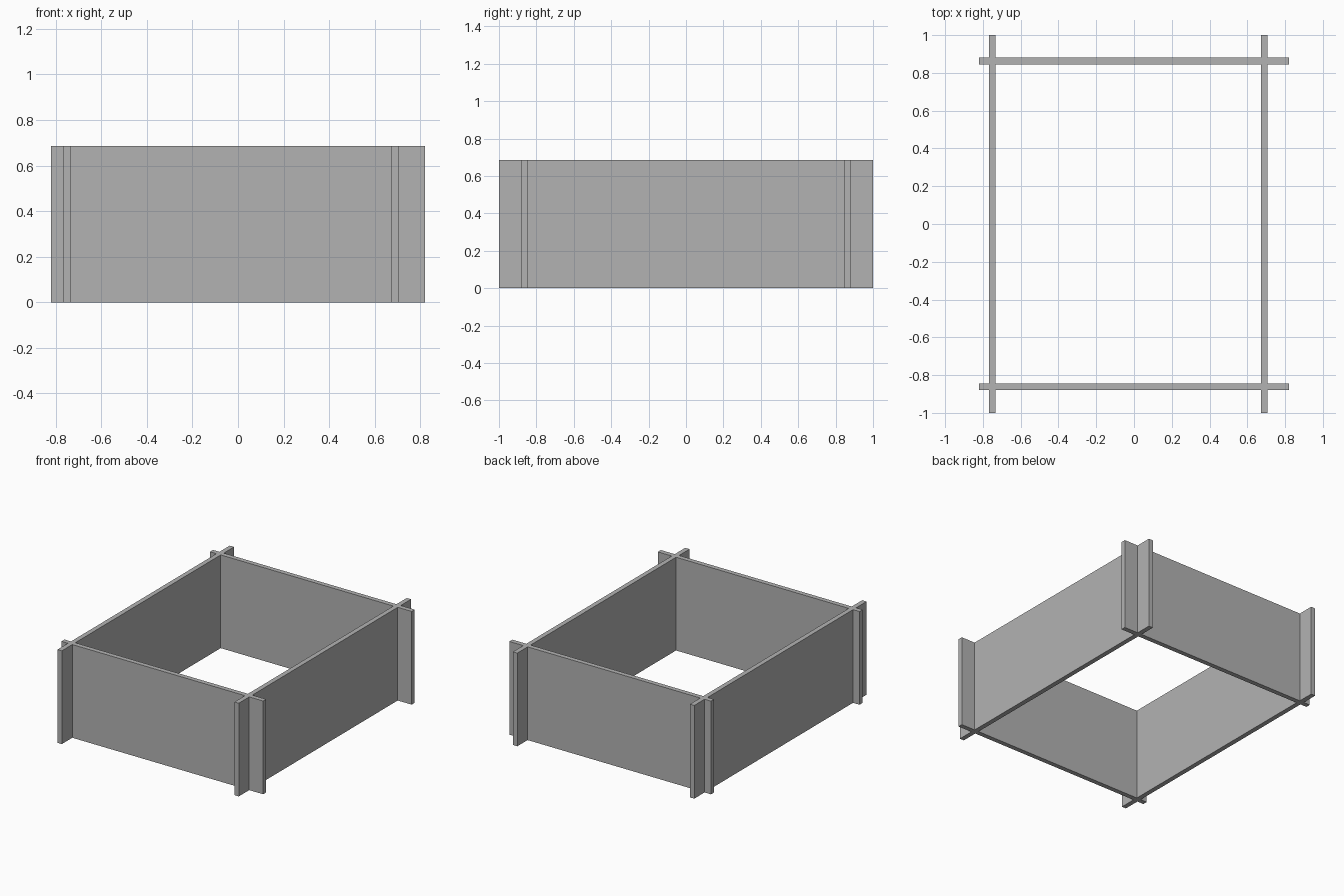
import bpy
import bmesh
from mathutils import Vector

cube = bpy.data.objects.get("Cube")
if cube:
    bpy.data.objects.remove(cube, do_unlink=True)

HEIGHT = 0.685
THICK = 0.035
SIDE_X = (-0.75, 0.689)      # centres of the long side panels
END_Y = (-0.861, 0.863)      # centres of the front and back panels
HALF_LENGTH, HALF_WIDTH = 1.0, 0.82

grey = bpy.data.materials.new("plain grey")
grey.use_nodes = True
colour = (0.45, 0.45, 0.45, 1)
grey.diffuse_color = colour
grey.node_tree.nodes["Principled BSDF"].inputs["Base Color"].default_value = colour


def notched_panel(name, half, slots, to_world, offset):
    """Upright panel with half-height slots, open at the top or the bottom."""
    open_z, far_z = (HEIGHT, 0) if offset.x else (0, HEIGHT)
    profile = [(-half, far_z), (-half, open_z)]
    for s in slots:
        a, b = s - THICK / 2, s + THICK / 2
        profile += [(a, open_z), (a, HEIGHT / 2), (b, HEIGHT / 2), (b, open_z)]
    profile += [(half, open_z), (half, far_z)]

    normal = offset.normalized()
    normal = Vector((abs(normal.x), abs(normal.y), 0))
    bm = bmesh.new()
    face = bm.faces.new([bm.verts.new(to_world(u, z) + offset - normal * THICK / 2)
                         for u, z in profile])
    extruded = bmesh.ops.extrude_face_region(bm, geom=[face])
    moved = [v for v in extruded["geom"] if isinstance(v, bmesh.types.BMVert)]
    bmesh.ops.translate(bm, verts=moved, vec=normal * THICK)
    bmesh.ops.recalc_face_normals(bm, faces=bm.faces)
    mesh = bpy.data.meshes.new(name)
    bm.to_mesh(mesh)
    bm.free()
    mesh.materials.append(grey)
    bpy.context.collection.objects.link(bpy.data.objects.new(name, mesh))


# Long side panels, slotted from the top
for name, x in zip(("right_panel", "left_panel"), SIDE_X):
    notched_panel(name, HALF_LENGTH, END_Y, lambda u, z: Vector((0, u, z)), Vector((x, 0, 0)))

# Front and back panels, slotted from the bottom
for name, y in zip(("front_panel", "back_panel"), END_Y):
    notched_panel(name, HALF_WIDTH, SIDE_X, lambda u, z: Vector((u, 0, z)), Vector((0, y, 0)))
